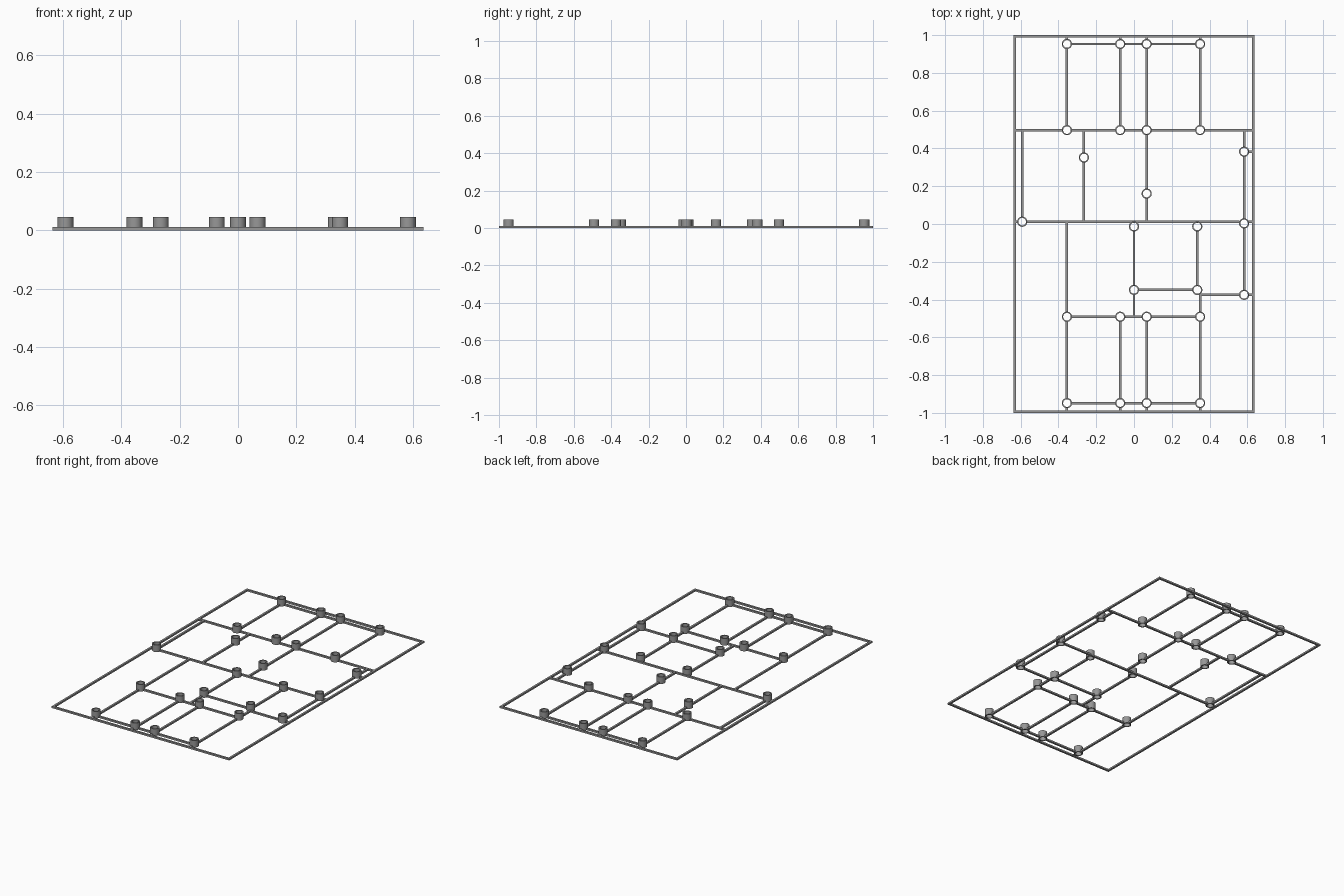
import bpy, bmesh, math

cube = bpy.data.objects.get("Cube")
if cube:
    bpy.data.objects.remove(cube)

BAR_W, BAR_H = 0.013, 0.011
POST_R, HOLE_R, POST_H = 0.027, 0.02, 0.045
HALF_X, HALF_Y = 0.637, 1.0

grey = bpy.data.materials.new("mid grey")
grey.use_nodes = True
colour = (0.31, 0.31, 0.31, 1)
grey.diffuse_color = colour
grey.node_tree.nodes["Principled BSDF"].inputs["Base Color"].default_value = colour


def finish(name, bm):
    mesh = bpy.data.meshes.new(name)
    bm.to_mesh(mesh)
    bm.free()
    mesh.materials.append(grey)
    obj = bpy.data.objects.new(name, mesh)
    bpy.context.collection.objects.link(obj)
    return obj


def add_box(bm, x0, x1, y0, y1):
    made = bmesh.ops.create_cube(bm, size=1)["verts"]
    for v in made:
        v.co.x = x1 if v.co.x > 0 else x0
        v.co.y = y1 if v.co.y > 0 else y0
        v.co.z = BAR_H if v.co.z > 0 else 0


# Positions of the hollow posts
columns = (-0.355, -0.073, 0.067, 0.35)
posts = [(x, y) for x in columns for y in (0.953, 0.497, -0.491, -0.948)]
posts += [(-0.265, 0.352), (0.067, 0.161), (0.583, 0.383), (-0.592, 0.012),
          (0.583, 0.003), (0, -0.013), (0.335, -0.013), (0, -0.349),
          (0.335, -0.349), (0.583, -0.375)]


def add_bar(bm, axis, fixed, start, end):
    """Bar along an axis, interrupted where it meets a post."""
    hits = sorted(p[axis] for p in posts
                  if abs(p[1 - axis] - fixed) < 0.015
                  and start - POST_R < p[axis] < end + POST_R)
    gap = (POST_R + HOLE_R) / 2
    a = start
    for stop in hits + [None]:
        b = end if stop is None else stop - gap
        if b - a > 0.002:
            side = (fixed - BAR_W / 2, fixed + BAR_W / 2)
            add_box(bm, *((a, b) + side if axis == 0 else side + (a, b)))
        if stop is not None:
            a = stop + gap


# Outer frame
bm = bmesh.new()
for s in (-1, 1):
    ex, ey = s * (HALF_X - BAR_W / 2), s * (HALF_Y - BAR_W / 2)
    add_bar(bm, 1, ex, -HALF_Y, HALF_Y)
    add_bar(bm, 0, ey, -HALF_X + BAR_W, HALF_X - BAR_W)
finish("outer_frame", bm)

# Cross bars: y, start x, end x
bm = bmesh.new()
for y, a, b in ((0.953, -0.355, 0.35), (0.497, -0.63, 0.63), (0.012, -0.63, 0.63),
                (0.383, 0.583, 0.63), (-0.349, 0, 0.335), (-0.375, 0.344, 0.63),
                (-0.491, -0.355, 0.35), (-0.948, -0.355, 0.35)):
    add_bar(bm, 0, y, a, b)
finish("cross_bars", bm)

# Long bars: x, start y, end y
bm = bmesh.new()
for x in columns:
    add_bar(bm, 1, x, 0.497, 0.99)
    add_bar(bm, 1, x, -0.99, -0.491)
for x, a, b in ((-0.592, 0.012, 0.497), (-0.265, 0.012, 0.497), (0.067, 0.012, 0.497),
                (0.583, -0.375, 0.497), (-0.355, -0.491, 0.012), (0, -0.491, 0.012),
                (0.335, -0.349, 0.012), (0.35, -0.491, -0.37)):
    add_bar(bm, 1, x, a, b)
finish("long_bars", bm)

# Hollow posts, open at both ends
SIDES = 32
bm = bmesh.new()
for px, py in posts:
    rings = []
    for r, z in ((POST_R, 0), (POST_R, POST_H), (HOLE_R, POST_H), (HOLE_R, 0)):
        rings.append([bm.verts.new((px + r * math.cos(t), py + r * math.sin(t), z))
                      for t in (2 * math.pi * i / SIDES for i in range(SIDES))])
    for k, lower in enumerate(rings):
        upper = rings[(k + 1) % len(rings)]
        for i in range(SIDES):
            j = (i + 1) % SIDES
            bm.faces.new((lower[i], lower[j], upper[j], upper[i]))
obj = finish("hollow_posts", bm)
bpy.context.view_layer.objects.active = obj
obj.select_set(True)
bpy.ops.object.shade_smooth_by_angle(angle=math.radians(40))
